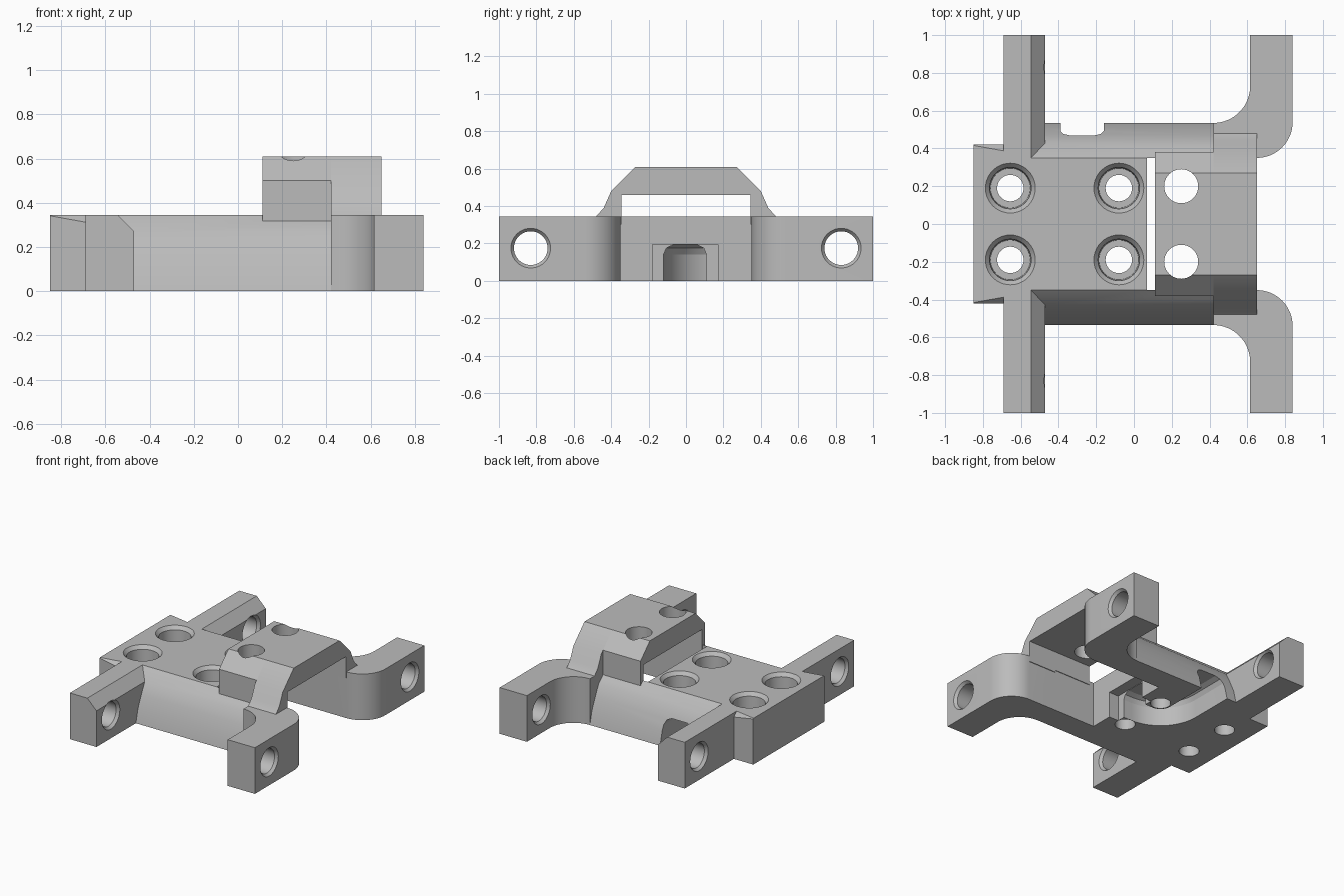
import bpy, bmesh, math
from mathutils import Vector

if "Cube" in bpy.data.objects:
    bpy.data.objects.remove(bpy.data.objects["Cube"], do_unlink=True)

H = 0.345          # plate height
WALL = 0.35        # inner face of the side rails

grey = bpy.data.materials.new("plain_grey")
grey.use_nodes = True
grey.diffuse_color = (0.5, 0.5, 0.5, 1)
bsdf = next(n for n in grey.node_tree.nodes if n.type == "BSDF_PRINCIPLED")
bsdf.inputs["Base Color"].default_value = (0.5, 0.5, 0.5, 1)


def finish(name, bm):
    bmesh.ops.recalc_face_normals(bm, faces=bm.faces[:])
    mesh = bpy.data.meshes.new(name)
    bm.to_mesh(mesh)
    bm.free()
    mesh.materials.append(grey)
    obj = bpy.data.objects.new(name, mesh)
    bpy.context.collection.objects.link(obj)
    return obj


def loft(name, rings):
    """Closed solid through rings of equal length."""
    bm = bmesh.new()
    loops = [[bm.verts.new(p) for p in ring] for ring in rings]
    n = len(loops[0])
    for a, b in zip(loops, loops[1:]):
        for i in range(n):
            bm.faces.new((a[i], a[(i + 1) % n], b[(i + 1) % n], b[i]))
    bm.faces.new(loops[0])
    bm.faces.new(loops[-1])
    return finish(name, bm)


def prism(name, outline, axis, lo, hi):
    """Outline in the two other axes, extruded along one axis."""
    def place(p, t):
        q = list(p)
        q.insert("xyz".index(axis), t)
        return q
    return loft(name, [[place(p, t) for p in outline] for t in (lo, hi)])


def box(name, x, y, z):
    return prism(name, [(x[0], y[0]), (x[1], y[0]), (x[1], y[1]), (x[0], y[1])], "z", *z)


def arc(cx, cy, r, start, end, steps=16):
    angles = [math.radians(start + (end - start) * i / steps) for i in range(steps + 1)]
    return [(cx + r * math.cos(a), cy + r * math.sin(a)) for a in angles]


def turned(name, centre, axis, profile):
    """Round solid: profile is (radius, position along axis)."""
    rings = []
    for r, t in profile:
        ring = []
        for u, v in arc(centre[0], centre[1], r, 0, 360, 40)[:-1]:
            ring.append((u, v, t) if axis == "z" else (t, u, v))
        rings.append(ring)
    return loft(name, rings)


def flip(points, s):
    return [(p[0], s * p[1]) for p in points]


def combine(target, other, operation):
    mod = target.modifiers.new("join", "BOOLEAN")
    mod.operation = operation
    mod.solver = "EXACT"
    mod.object = other
    bpy.context.view_layer.objects.active = target
    bpy.ops.object.modifier_apply(modifier=mod.name)
    bpy.data.objects.remove(other, do_unlink=True)


# Central plate and end block with tapering corner chamfers
body = box("mounting_bracket", (-0.69, 0.07), (-WALL, WALL), (0, H))
end_rings = []
for x, c in ((-0.85, 0.004), (-0.66, 0.038)):
    w = 0.42
    end_rings.append([(x, -w, 0), (x, w, 0), (x, w, H - c), (x, w - c, H),
                      (x, c - w, H), (x, -w, H - c)])
parts = [loft("end_block", end_rings)]

# Cross bar with one chamfered edge
parts.append(prism("cross_bar", [(-0.69, 0), (-0.47, 0), (-0.47, 0.27), (-0.545, H),
                                 (-0.69, H)], "y", -1, 1))

# Side rails with sloping flanks, and curved arms
rail = [(WALL, 0), (0.535, 0), (0.51, 0.1), (0.47, 0.19), (0.43, 0.27), (WALL, H)]
arm = ([(0.42, WALL)] + arc(0.65, 0.54, 0.19, -90, 0)
       + [(0.84, 1), (0.615, 1)] + arc(0.42, 0.73, 0.195, 0, -90))
for s in (-1, 1):
    parts.append(prism("side_rail", [(s * y, z) for y, z in rail], "x", -0.6, 0.43))
    parts.append(prism("curved_arm", flip(arm, s), "z", 0, H))

# Raised arch: slim front section and wider rear section
slim = [(0.345, 0.46), (0.345, 0.315), (0.38, 0.315), (0.38, 0.5), (0.27, 0.61)]
wide = [(0.345, 0.46), (0.345, 0.3), (0.48, 0.3), (0.48, H), (0.44, 0.39),
        (0.40, 0.48), (0.27, 0.61)]
for name, half, lo, hi in (("arch_front", slim, 0.11, 0.43), ("arch_rear", wide, 0.42, 0.65)):
    outline = half + [(-y, z) for y, z in reversed(half)]
    parts.append(prism(name, outline, "x", lo, hi))

for part in parts:
    combine(body, part, "UNION")

# Cutters: counterbored screw holes, arch holes and bar holes
cuts = []
for s in (-1, 1):
    for x in (-0.655, -0.08):
        cuts.append(turned("screw_hole", (x, s * 0.19), "z",
                           [(0.07, -0.1), (0.07, 0.2), (0.105, 0.2), (0.11, 0.32),
                            (0.132, H), (0.132, 0.36)]))
    cuts.append(turned("arch_hole", (0.25, s * 0.2), "z", [(0.09, 0.4), (0.09, 0.7)]))
    for lo, hi in ((-0.69, -0.47), (0.615, 0.84)):
        cuts.append(turned("bar_hole", (s * 0.83, 0.175), "x",
                           [(0.106, lo - 0.05), (0.106, lo), (0.09, lo + 0.02),
                            (0.09, hi - 0.02), (0.106, hi), (0.106, hi + 0.05)]))

# Cable channel in the underside, bending from the plate end to one flank
section = [(-0.115, -0.05), (-0.115, 0.14), (-0.1, 0.175), (-0.065, 0.192),
           (0.065, 0.192), (0.1, 0.175), (0.115, 0.14), (0.115, -0.05)]
path = [(0.12, -0.005)] + arc(-0.075, 0.195, 0.2, 270, 180) + [(-0.275, 0.6)]
rings = []
for i, p in enumerate(path):
    a, b = Vector(path[max(i - 1, 0)]), Vector(path[min(i + 1, len(path) - 1)])
    d = (b - a).normalized()
    rings.append([(p[0] - d.y * o, p[1] + d.x * o, z) for o, z in section])
cuts.append(loft("cable_channel", rings))
cuts.append(box("channel_recess", (-0.01, 0.1), (-0.18, 0.17), (-0.05, 0.195)))

for cutter in cuts:
    combine(body, cutter, "DIFFERENCE")

# Smooth the curves, keep the edges crisp
bpy.ops.object.select_all(action="DESELECT")
body.select_set(True)
bpy.context.view_layer.objects.active = body
bpy.ops.object.shade_smooth_by_angle(angle=math.radians(22))
